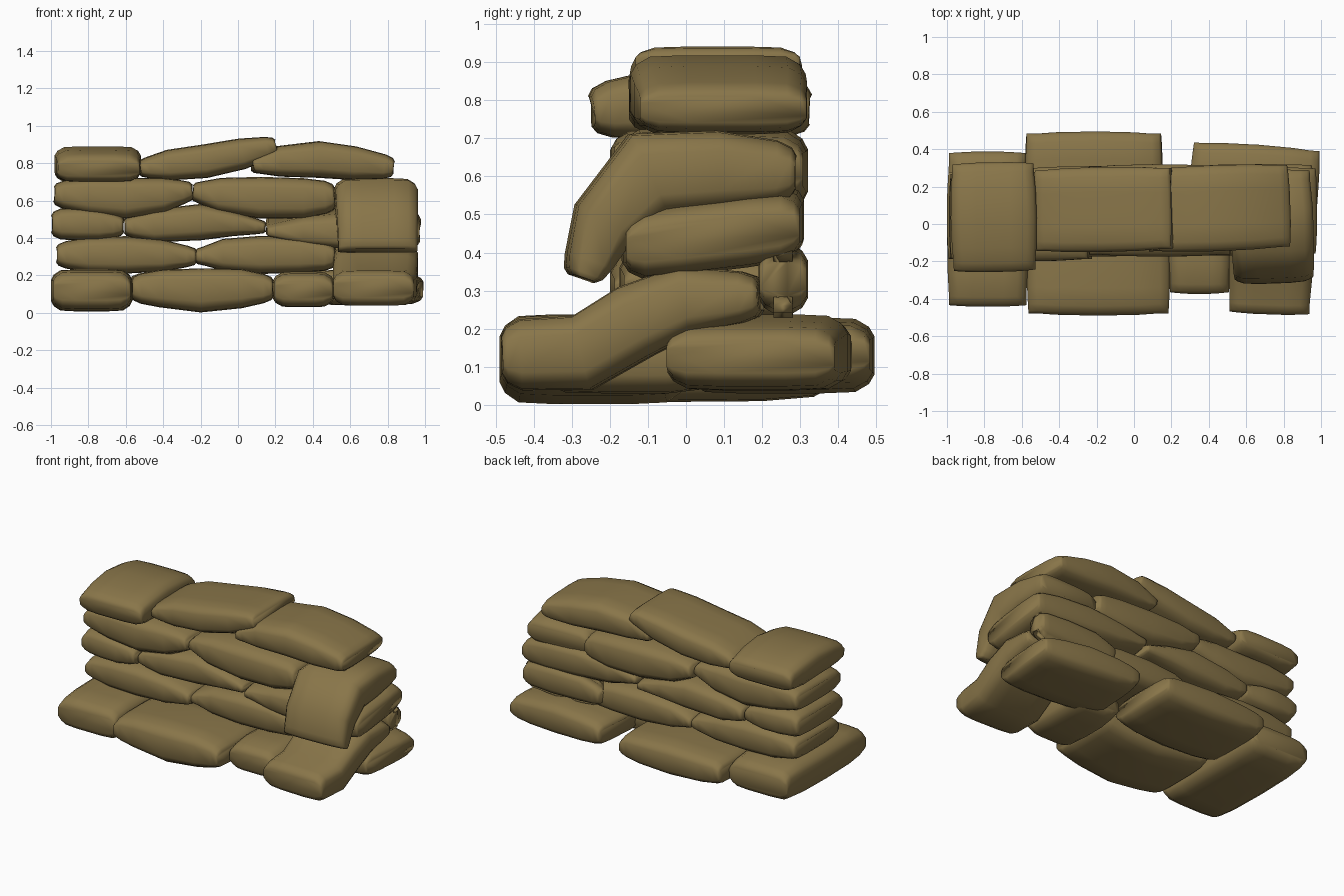
import bpy, bmesh, math
from mathutils import Vector

if "Cube" in bpy.data.objects:
    bpy.data.objects.remove(bpy.data.objects["Cube"])

sand = bpy.data.materials.new("olive_sand_cloth")
sand.diffuse_color = (0.25, 0.18, 0.067, 1)
sand.use_nodes = True
sand.node_tree.nodes["Principled BSDF"].inputs["Base Color"].default_value = sand.diffuse_color

CHAMFER = 0.042


def section(w, h):
    """Soft pillow outline, counter-clockwise: (across, up)."""
    top = [(w, 0.5 * h), (w - 0.35 * CHAMFER, 0.75 * h), (w - 1.2 * CHAMFER, 0.96 * h),
           (w * 0.4, h), (-w * 0.4, h), (-w + 1.2 * CHAMFER, 0.96 * h),
           (-w + 0.35 * CHAMFER, 0.75 * h), (-w, 0.5 * h)]
    return top + [(-a, -b) for a, b in top]


def bag(name, path, lo, hi, axis='x', yaw=0.0, roll=0.0):
    """Sandbag along a path of (distance, z, half height); lo..hi is its width span."""
    mid, w = (lo + hi) / 2, (hi - lo) / 2
    n = len(path)
    pts = [Vector((p[0], p[1])) for p in path]
    length = pts[-1].x - pts[0].x
    # tangent at every station
    tans = [(pts[min(i + 1, n - 1)] - pts[max(i - 1, 0)]).normalized() for i in range(n)]
    # stations: centre, tangent, width, height, bulge; tucked rings at both ends
    st = []
    for i in range(n):
        h = path[i][2]
        t = (pts[i].x - pts[0].x) / length
        ww = w * (0.95 + 0.05 * math.sin(math.pi * t))
        if i in (0, n - 1):
            s = 1 if i == 0 else -1
            rings = [(pts[i] + tans[i] * s * 0.007, ww, 0.55 * h, 1),
                     (pts[i] + tans[i] * s * 0.02, ww, 0.82 * h, 1),
                     (pts[i] + tans[i] * s * 0.055, ww, 1.04 * h, 0.6)]
            if s < 0:
                rings.reverse()
            st += [(c, tans[i], a, b, -s * 0.01 * g) for c, a, b, g in rings]
        else:
            st.append((pts[i], tans[i], ww, h, 0))
    bm = bmesh.new()
    loops = []
    centre = (pts[0].x + pts[-1].x) / 2
    ca, sa = math.cos(math.radians(yaw)), math.sin(math.radians(yaw))
    for c, t, ww, h, bulge in st:
        ring = []
        for a, b in section(ww, h):
            s = c.x - t.y * b + bulge * (1 - (a / w) ** 2)
            z = c.y + t.x * b + a * roll
            x, y = (s, mid + a) if axis == 'x' else (mid + a, s)
            ox, oy = (centre, mid) if axis == 'x' else (mid, centre)
            dx, dy = x - ox, y - oy
            ring.append(bm.verts.new((ox + dx * ca - dy * sa, oy + dx * sa + dy * ca, max(z, 0))))
        loops.append(ring)
    k = len(loops[0])
    for r0, r1 in zip(loops, loops[1:]):
        for j in range(k):
            bm.faces.new((r0[j], r0[(j + 1) % k], r1[(j + 1) % k], r1[j]))
    bm.faces.new(loops[0])
    bm.faces.new(loops[-1])
    bmesh.ops.recalc_face_normals(bm, faces=bm.faces)
    for f in bm.faces:
        f.smooth = True
    me = bpy.data.meshes.new(name)
    bm.to_mesh(me)
    bm.free()
    me.materials.append(sand)
    ob = bpy.data.objects.new(name, me)
    bpy.context.collection.objects.link(ob)


# first course
bag("base_left_bag", [(-.44, .12, .095), (-.27, .12, .11), (-.03, .12, .112), (.2, .12, .11), (.385, .12, .095)],
    -1.0, -.565, 'y')
bag("base_front_bag", [(-.57, .13, .078), (-.42, .13, .1), (-.2, .12, .118), (.02, .13, .105), (.19, .13, .075)],
    -.49, .0)
bag("base_back_bag", [(-.58, .135, .075), (-.42, .13, .09), (-.2, .13, .1), (0, .13, .09), (.15, .135, .075)],
    .0, .495)
bag("base_small_bag", [(-.37, .12, .085), (-.2, .125, .095), (-.05, .125, .095), (.1, .125, .08)], .185, .515, 'y')
bag("base_right_back_bag", [(.3, .13, .075), (.45, .135, .09), (.65, .138, .1), (.83, .13, .09), (.982, .125, .075)],
    -.04, .425, 'x', -4)
bag("base_right_draped_bag", [(-.48, .13, .09), (-.27, .137, .1), (-.13, .22, .1), (0, .275, .093), (.2, .285, .065)],
    .51, .96, 'y', -2)

# second course
bag("second_left_bag", [(-.972, .31, .07), (-.8, .31, .095), (-.6, .31, .1), (-.4, .305, .085), (-.22, .3, .055)],
    -.2, .28)
bag("second_middle_bag", [(-.23, .3, .05), (-.08, .31, .085), (.12, .31, .102), (.33, .31, .097), (.52, .3, .075)],
    -.175, .29)
bag("second_right_bag", [(.4, .31, .07), (.55, .33, .095), (.75, .33, .1), (.955, .33, .085)], .19, .32)

# third course
bag("third_left_bag", [(-.998, .475, .08), (-.85, .475, .087), (-.74, .47, .082), (-.61, .465, .065)], -.2, .29)
bag("third_middle_bag", [(-.61, .46, .06), (-.45, .465, .088), (-.2, .485, .097), (-.02, .475, .065), (.15, .455, .04)],
    -.175, .31)
bag("third_right_bag", [(.15, .46, .04), (.35, .46, .078), (.58, .46, .1), (.8, .45, .1), (.975, .44, .083)],
    -.17, .31, 'x', 0, .12)

# fourth course
bag("fourth_left_bag", [(-.985, .635, .072), (-.8, .625, .1), (-.6, .612, .11), (-.4, .63, .093), (-.24, .655, .06)],
    -.2, .28)
bag("fourth_middle_bag", [(-.245, .65, .06), (-.1, .63, .092), (.12, .615, .112), (.35, .612, .108), (.52, .62, .085)],
    -.175, .32)
bag("fourth_right_draped_bag", [(-.27, .325, .06), (-.215, .48, .088), (-.1, .605, .117), (.08, .615, .105), (.285, .61, .08)],
    .515, .96, 'y', 2)

# top course
bag("top_left_bag", [(-.25, .77, .072), (-.12, .785, .085), (.03, .795, .095), (.18, .785, .09), (.325, .775, .072)],
    -.98, -.52, 'y', 1)
bag("top_right_bag", [(.07, .785, .05), (.22, .81, .082), (.43, .82, .098), (.62, .8, .09), (.83, .775, .063)],
    -.145, .315, 'x', 2)
bag("top_middle_bag", [(-.53, .77, .055), (-.37, .79, .082), (-.18, .81, .09), (.02, .85, .083), (.205, .895, .058)],
    -.15, .305, 'x', 1)
